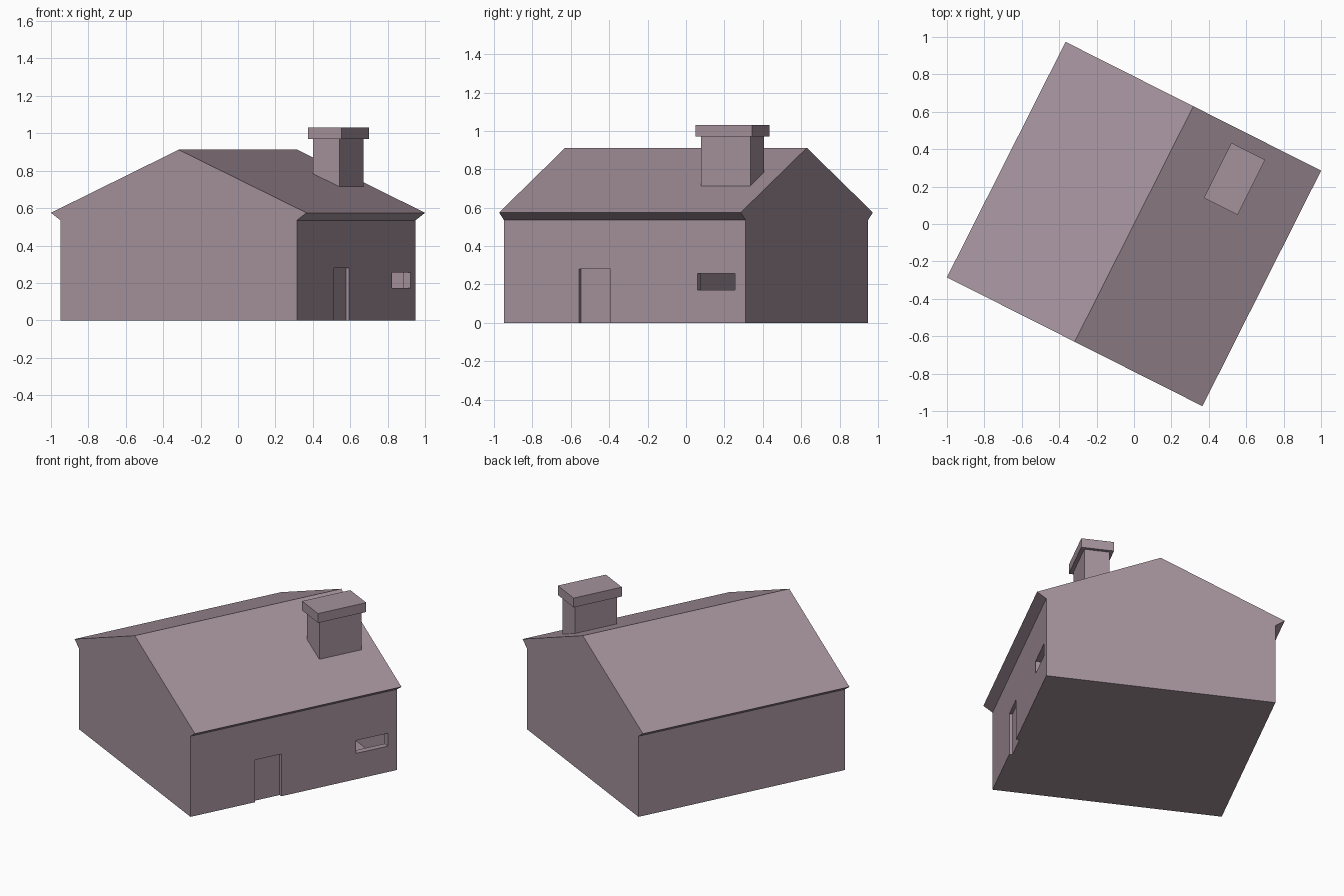
import bpy
import bmesh
from math import radians

cube = bpy.data.objects.get("Cube")
if cube:
    bpy.data.objects.remove(cube, do_unlink=True)

TURN = radians(-26.75)   # the whole house is turned on its plot
HALF_LENGTH = 0.705
WALL = 0.708             # half width of the walls
EAVE = 0.765             # half width of the roof

mauve = bpy.data.materials.new("dusty_mauve")
colour = (0.376, 0.288, 0.333, 1.0)
mauve.use_nodes = True
mauve.diffuse_color = colour
shader = next(n for n in mauve.node_tree.nodes if n.type == 'BSDF_PRINCIPLED')
shader.inputs["Base Color"].default_value = colour


def finish(name, bm):
    bmesh.ops.recalc_face_normals(bm, faces=bm.faces[:])
    mesh = bpy.data.meshes.new(name)
    bm.to_mesh(mesh)
    bm.free()
    mesh.materials.append(mauve)
    obj = bpy.data.objects.new(name, mesh)
    obj.rotation_euler.z = TURN
    bpy.context.collection.objects.link(obj)
    return obj


def box(name, xs, ys, zs):
    bm = bmesh.new()
    bmesh.ops.create_cube(bm, size=1)
    for v in bm.verts:
        v.co = [r[0] if c < 0 else r[1] for c, r in zip(v.co, (xs, ys, zs))]
    return finish(name, bm)


def cut(target, name, xs, ys, zs):
    cutter = box(name, xs, ys, zs)
    cutter.hide_render = True
    mod = target.modifiers.new(name, 'BOOLEAN')
    mod.operation = 'DIFFERENCE'
    mod.solver = 'EXACT'
    mod.object = cutter
    bpy.context.view_layer.objects.active = target
    bpy.ops.object.modifier_apply(modifier=mod.name)
    bpy.data.objects.remove(cutter, do_unlink=True)


# House body: gable profile with slanted eaves, extruded along the ridge
side = [(WALL, 0), (WALL, 0.535), (EAVE, 0.575)]
profile = side + [(0, 0.912)] + [(-x, z) for x, z in reversed(side)]
bm = bmesh.new()
face = bm.faces.new([bm.verts.new((x, -HALF_LENGTH, z)) for x, z in profile])
ends = bmesh.ops.extrude_face_region(bm, geom=[face])["geom"]
moved = [g for g in ends if isinstance(g, bmesh.types.BMVert)]
bmesh.ops.translate(bm, verts=moved, vec=(0, 2 * HALF_LENGTH, 0))
house = finish("house_body", bm)

# Room behind the window, the window opening and the shallow door recess
cut(house, "room", (-0.668, 0.668), (0.2, 0.665), (0.02, 0.5))
cut(house, "window_opening", (0.6, 0.75), (0.424, 0.643), (0.172, 0.257))
cut(house, "door_recess", (WALL - 0.02, 0.75), (-0.266, -0.085), (-0.1, 0.28))

# Chimney on the door-side roof slope
box("chimney_shaft", (0.292, 0.449), (0.314, 0.602), (0.62, 0.98))
box("chimney_cap", (0.27, 0.472), (0.293, 0.622), (0.97, 1.032))
